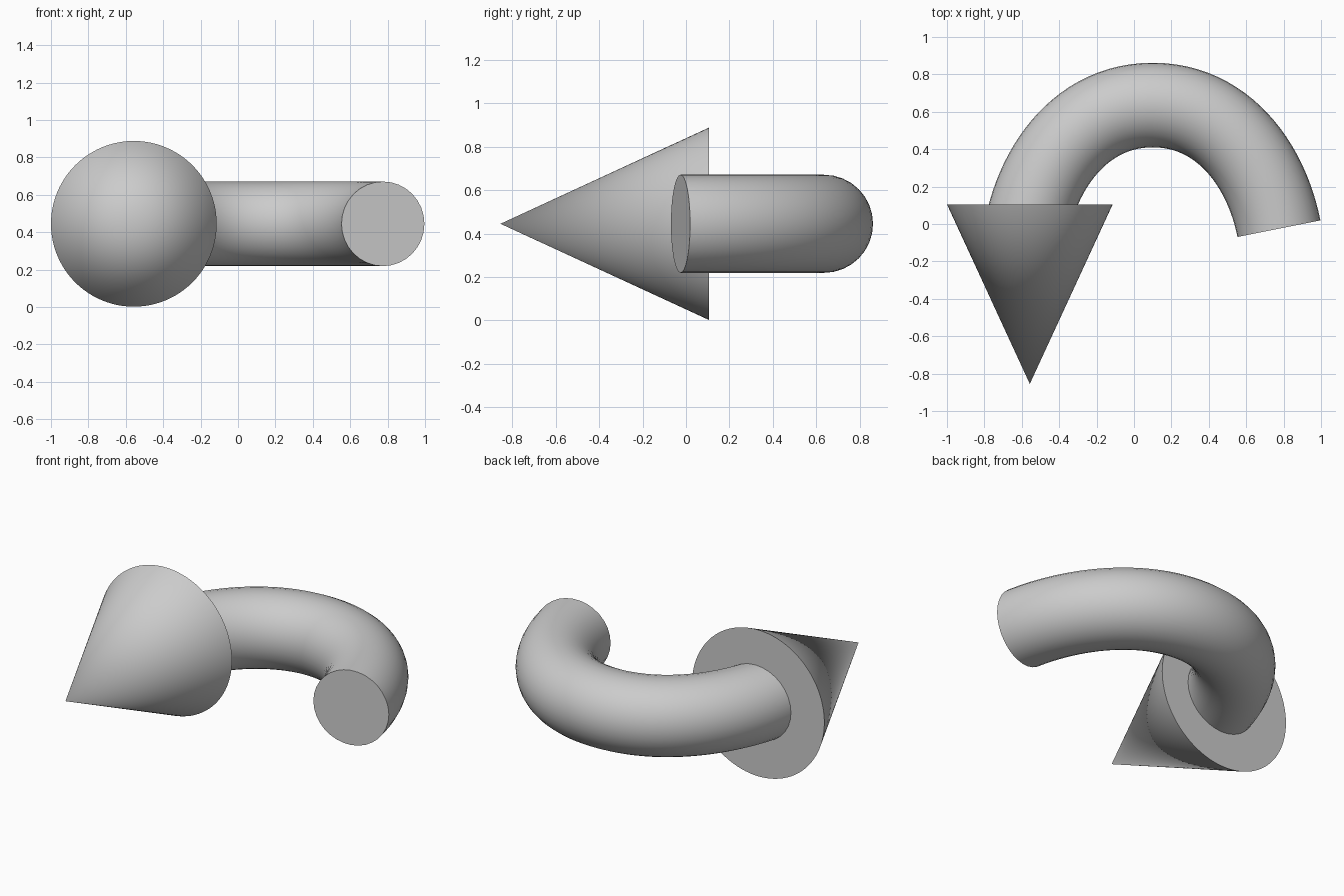
import bpy
from math import pi
from mathutils import Vector

if "Cube" in bpy.data.objects:
    bpy.data.objects.remove(bpy.data.objects["Cube"])

Z = 0.445


def smooth(obj):
    bpy.ops.object.select_all(action='DESELECT')
    obj.select_set(True)
    bpy.context.view_layer.objects.active = obj
    bpy.ops.object.shade_smooth_by_angle(angle=0.6)


# Arrow head: cone pointing to the front
bpy.ops.mesh.primitive_cone_add(vertices=96, radius1=0.443, radius2=0, depth=0.96,
                                location=(-0.557, -0.375, Z), rotation=(pi / 2, 0, 0))
head = bpy.context.object
head.name = "arrow_head"
smooth(head)

# Arrow shaft: bent round bar with flat capped ends
curve = bpy.data.curves.new("arrow_shaft", 'CURVE')
curve.dimensions = '3D'
curve.resolution_u = 24
curve.bevel_depth = 0.226
curve.bevel_resolution = 14
curve.use_fill_caps = True
spline = curve.splines.new('BEZIER')
spline.bezier_points.add(2)
path = [((-0.575, -0.025), (-0.07, -0.35)),
        ((0.1, 0.636), (-0.37, 0)),
        ((0.775, -0.025), (-0.07, 0.35))]
handles = [(0.07, 0.35), (0.37, 0), (0.07, -0.35)]
for i, point in enumerate(spline.bezier_points):
    (x, y), left = path[i]
    point.handle_left_type = point.handle_right_type = 'FREE'
    point.co = (x, y, Z)
    point.handle_left = point.co + Vector((*left, 0))
    point.handle_right = point.co + Vector((*handles[i], 0))

shaft = bpy.data.objects.new("arrow_shaft", curve)
bpy.context.collection.objects.link(shaft)
bpy.context.view_layer.objects.active = shaft
bpy.ops.object.select_all(action='DESELECT')
shaft.select_set(True)
bpy.ops.object.convert(target='MESH')
shaft = bpy.context.object

# Weld the caps to the bar so that shading angles are measured at the rims
import bmesh
bm = bmesh.new()
bm.from_mesh(shaft.data)
bmesh.ops.remove_doubles(bm, verts=bm.verts, dist=0.0001)
bmesh.ops.recalc_face_normals(bm, faces=bm.faces)
bm.to_mesh(shaft.data)
bm.free()
smooth(shaft)
